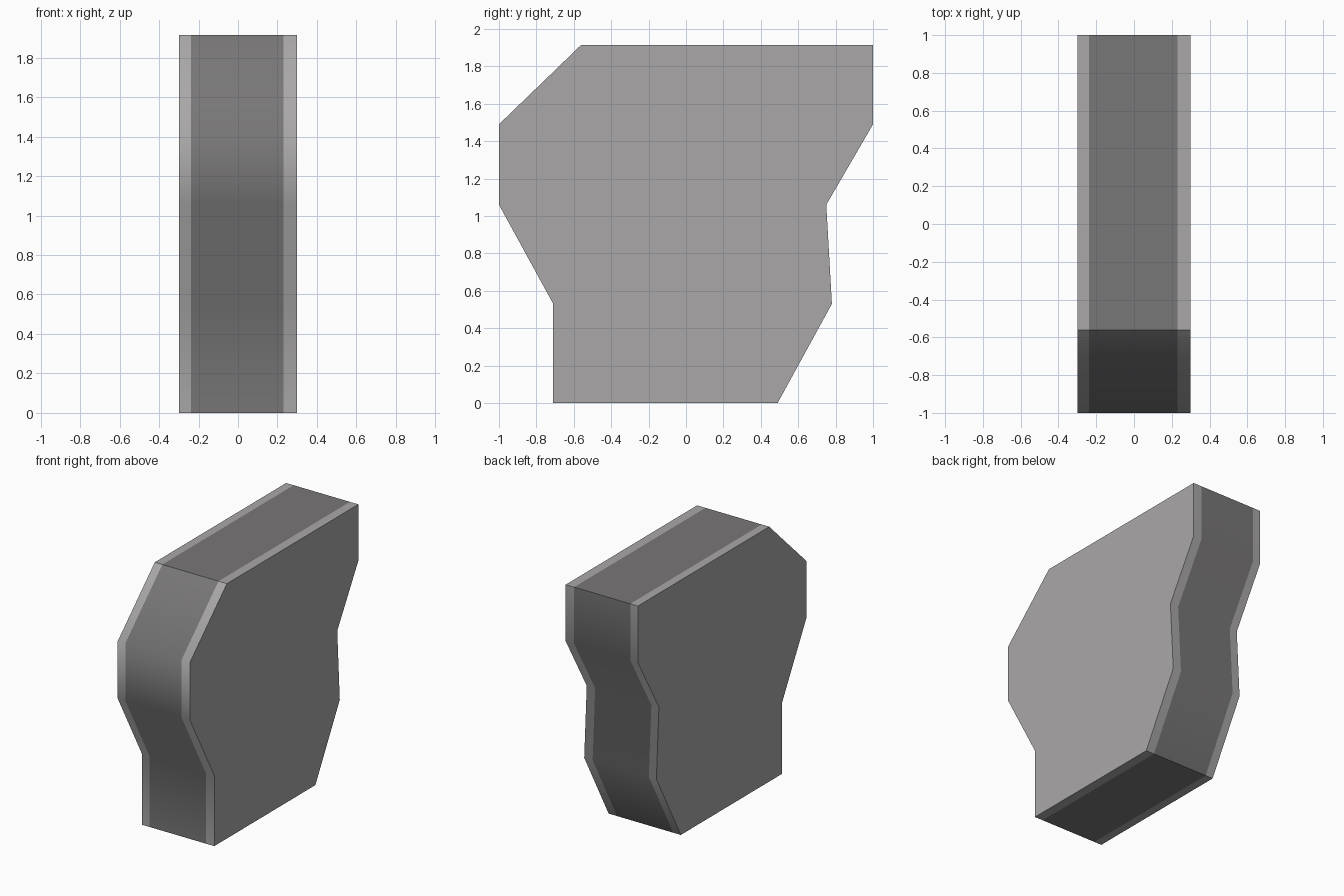
import bpy, bmesh

if "Cube" in bpy.data.objects:
    bpy.data.objects.remove(bpy.data.objects["Cube"])


def material(name, rgb):
    m = bpy.data.materials.new(name)
    m.diffuse_color = (*rgb, 1.0)
    m.use_nodes = True
    m.node_tree.nodes["Principled BSDF"].inputs["Base Color"].default_value = m.diffuse_color
    return m


light = material("light_grey", (0.40, 0.39, 0.395))
dark = material("dark_grey", (0.19, 0.184, 0.186))

# Side outline (y, z), anticlockwise seen from the right
outline = [(-0.71, 0), (0.49, 0), (0.78, 0.53), (0.75, 1.06), (1, 1.49),
           (1, 1.915), (-0.56, 1.915), (-1, 1.49), (-1, 1.06), (-0.71, 0.53)]
# Width positions: light border, dark centre band, light border
stations = [-0.30, -0.237, 0.23, 0.30]

bm = bmesh.new()
rings = [[bm.verts.new((x, y, z)) for y, z in outline] for x in stations]

# Flat side caps
bm.faces.new(rings[0][::-1])
bm.faces.new(rings[-1])

# Rim strips, smooth along the front and back, dark in the middle
n = len(outline)
for s in range(3):
    a, b = rings[s], rings[s + 1]
    for i in range(n):
        j = (i + 1) % n
        f = bm.faces.new((a[i], a[j], b[j], b[i]))
        f.material_index = 1 if s == 1 else 0
        f.smooth = True
bmesh.ops.recalc_face_normals(bm, faces=bm.faces)

# Keep cap borders and the top and bottom corners crisp
for e in bm.edges:
    cap = any(abs(f.normal.x) > 0.9 for f in e.link_faces)
    level = [abs(f.normal.z) > 0.99 for f in e.link_faces]
    if cap or any(level) and not all(level):
        e.smooth = False

mesh = bpy.data.meshes.new("body_slab")
bm.to_mesh(mesh)
bm.free()
mesh.materials.append(light)
mesh.materials.append(dark)
obj = bpy.data.objects.new("body_slab", mesh)
bpy.context.collection.objects.link(obj)
